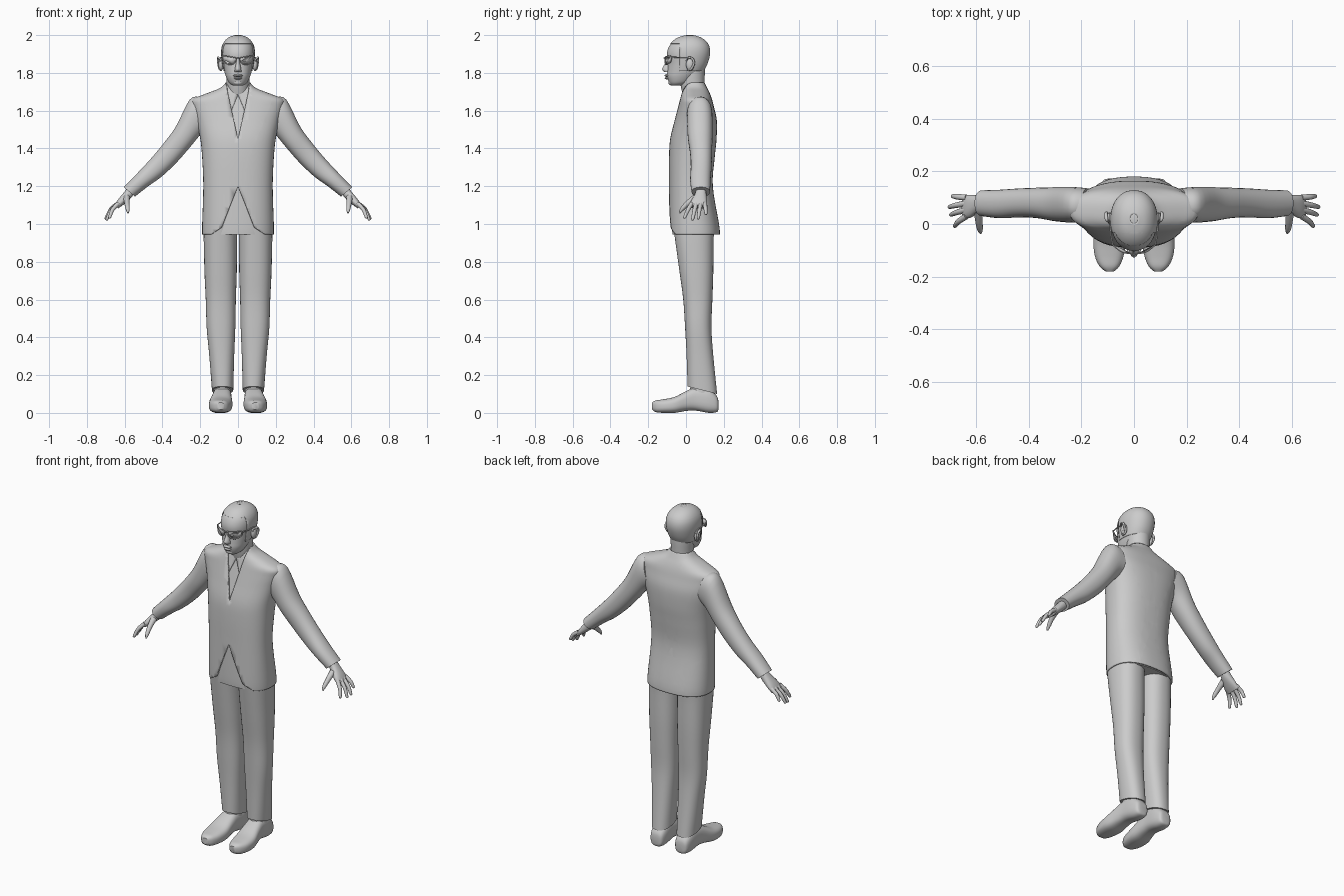
import bpy, bmesh, math
from mathutils import Vector as V

cube = bpy.data.objects.get("Cube")
if cube:
    bpy.data.objects.remove(cube, do_unlink=True)

grey = bpy.data.materials.new("plain_grey")
grey.use_nodes = True
grey.diffuse_color = (0.6, 0.6, 0.6, 1)
grey.node_tree.nodes["Principled BSDF"].inputs["Base Color"].default_value = (0.6, 0.6, 0.6, 1)


def finish(name, bm, mirror=False, thick=0, angle=40):
    bmesh.ops.recalc_face_normals(bm, faces=bm.faces)
    me = bpy.data.meshes.new(name)
    bm.to_mesh(me)
    bm.free()
    me.materials.append(grey)
    ob = bpy.data.objects.new(name, me)
    bpy.context.collection.objects.link(ob)
    bpy.ops.object.select_all(action='DESELECT')
    ob.select_set(True)
    bpy.context.view_layer.objects.active = ob
    bpy.ops.object.shade_smooth_by_angle(angle=math.radians(angle))
    if thick:
        mod = ob.modifiers.new("thickness", 'SOLIDIFY')
        mod.thickness, mod.offset = thick, -1
    if mirror:
        mod = ob.modifiers.new("mirror", 'MIRROR')
        mod.use_mirror_merge = False
    return ob


def smooth_path(rings, steps):
    """Catmull-Rom interpolation of (centre, u, v) rings."""
    out, last = [], len(rings) - 1
    for i in range(last):
        a, b, c, d = (rings[min(max(i + k, 0), last)] for k in (-1, 0, 1, 2))
        for s in range(steps):
            t = s / steps
            out.append([(q * 2 + (r - p) * t + (p * 2 - q * 5 + r * 4 - w) * t * t
                         + (q * 3 - p - r * 3 + w) * t ** 3) / 2
                        for p, q, r, w in zip(a, b, c, d)])
    return out + [rings[-1]]


def loft(rings, sides=32, power=1.0, steps=4, caps=True):
    bm = bmesh.new()
    sp = lambda x: math.copysign(abs(x) ** power, x)
    loops = []
    for c, u, v in smooth_path(rings, steps):
        angles = [math.tau * (k + 0.5) / sides for k in range(sides)]
        loops.append([bm.verts.new(c + u * sp(math.cos(a)) + v * sp(math.sin(a))) for a in angles])
    for p, q in zip(loops, loops[1:]):
        for k in range(sides):
            j = (k + 1) % sides
            bm.faces.new((p[k], p[j], q[j], q[k]))
    if caps:
        bm.faces.new(loops[0])
        bm.faces.new(loops[-1])
    return bm


def level(z, front, back, x0, x1, tilt=0):
    """Horizontal ring; tilt raises its front edge."""
    return (V(((x0 + x1) / 2, (front + back) / 2, z)), V(((x1 - x0) / 2, 0, 0)),
            V((0, (back - front) / 2, -tilt)))


def body(rows, inset=0):
    return [level(z, f + inset, b - inset, inset - h, h - inset) for z, f, b, h in rows]


def limb(rows):
    """Rings across the arm: outer x,z, inner x,z, front y, back y."""
    out = []
    for ox, oz, ix, iz, f, b in rows:
        out.append((V(((ox + ix) / 2, (f + b) / 2, (oz + iz) / 2)),
                    V(((ox - ix) / 2, 0, (oz - iz) / 2)), V((0, (b - f) / 2, 0))))
    return out


def tube(points, radii, sides=10, steps=4):
    pts = [V(p) for p in points]
    rings = []
    for i, p in enumerate(pts):
        d = (pts[min(i + 1, len(pts) - 1)] - pts[max(i - 1, 0)]).normalized()
        ref = V((0, 1, 0)) if abs(d.y) < 0.8 else V((0, 0, 1))
        u = d.cross(ref).normalized()
        rings.append((p, u * radii[i], d.cross(u) * radii[i]))
    return loft(rings, sides, steps=steps)


def slice_mesh(bm, co, no):
    bmesh.ops.bisect_plane(bm, geom=bm.verts[:] + bm.edges[:] + bm.faces[:],
                           plane_co=co, plane_no=no)


def drop(bm, rule):
    bad = [f for f in bm.faces if rule(f.calc_center_median())]
    bmesh.ops.delete(bm, geom=bad, context='FACES')


def front_vee(bm, apex, slope):
    """Opening in the front: upward for positive slope, downward for negative."""
    for s in (-1, 1):
        slice_mesh(bm, (0, 0, apex), (1, 0, s * slope))
    drop(bm, lambda c: c.y < 0.03 and abs(c.x) < slope * (c.z - apex))


def ball(name, loc, size, mirror=False):
    bm = bmesh.new()
    bmesh.ops.create_uvsphere(bm, u_segments=16, v_segments=10, radius=1)
    bmesh.ops.scale(bm, vec=size, verts=bm.verts)
    bmesh.ops.translate(bm, vec=loc, verts=bm.verts)
    return finish(name, bm, mirror, angle=60)


# Jacket with lapel opening and cut-away hem
torso = [(.945, -.088, .18, .19), (1.0, -.09, .175, .19), (1.2, -.09, .142, .184),
         (1.35, -.09, .152, .19), (1.45, -.084, .162, .2), (1.55, -.06, .163, .222),
         (1.62, -.042, .148, .24), (1.66, -.032, .138, .24), (1.69, -.025, .127, .17),
         (1.72, -.018, .112, .095), (1.75, -.015, .097, .064)]
jacket = loft(body(torso), 48, .82, caps=False)
front_vee(jacket, 1.45, .22)
front_vee(jacket, 1.2, -.4)
front_vee(jacket, 1.04, -1.5)
finish("jacket", jacket, thick=.01)

# Shirt front, shirt collar and waist under the jacket
finish("shirt_and_waist", loft(body(torso, .016), 48, .82))
collar = loft(body(torso[5:], .009), 48, .82, caps=False)
front_vee(collar, 1.685, -.42)
finish("shirt_collar", collar, thick=.005)

# Sleeves
finish("sleeves", loft(limb([
    (.2, 1.672, .15, 1.5, .01, .135), (.255, 1.66, .195, 1.475, .005, .14),
    (.33, 1.515, .255, 1.405, .01, .14), (.4, 1.42, .325, 1.325, .022, .138),
    (.465, 1.342, .405, 1.25, .025, .135), (.54, 1.262, .475, 1.2, .022, .13),
    (.605, 1.195, .545, 1.145, .03, .128)]), 28, .9), mirror=True)

# Hands
finish("palms", loft(limb([
    (.575, 1.205, .545, 1.165, .055, .105), (.602, 1.17, .572, 1.132, .045, .108),
    (.635, 1.13, .607, 1.102, .024, .111), (.654, 1.1, .635, 1.082, .02, .11)]), 20, .85),
    mirror=True)
fingers = {"index_fingers": (.03, (.683, -.01, 1.03)), "middle_fingers": (.054, (.698, .034, 1.02)),
           "ring_fingers": (.078, (.704, .064, 1.026)), "little_fingers": (.1, (.692, .106, 1.05))}
for name, (y, tip) in fingers.items():
    base, end = V((.635, y, 1.108)), V(tip)
    mid = base.lerp(end, .5) + V((.006, 0, .005))
    finish(name, tube([base, mid, base.lerp(end, .92), end], [.012, .0105, .008, .003]), mirror=True)
finish("thumbs", tube([(.59, .05, 1.14), (.588, .01, 1.11), (.584, -.02, 1.08), (.582, -.035, 1.058)],
                      [.018, .014, .011, .004]), mirror=True)

# Trousers
finish("trouser_legs", loft([level(*r) for r in (
    (1.0, -.07, .155, .005, .18), (.93, -.06, .147, .004, .182), (.75, -.035, .145, .006, .178),
    (.6, -.015, .14, .011, .171), (.45, -.005, .135, .014, .166), (.3, .003, .145, .02, .152),
    (.12, .008, .165, .025, .138, .02))], 32, .85), mirror=True)

# Shoes, lofted heel to toe: y, centre x, half width, bottom, top
shoe = []
for y, x, w, lo, hi in [(.172, .08, .02, .02, .06), (.163, .081, .038, .004, .09),
                        (.12, .082, .048, 0, .13), (.05, .084, .05, .012, .135),
                        (0, .087, .055, .01, .115), (-.06, .092, .062, 0, .085),
                        (-.12, .094, .055, 0, .072), (-.16, .093, .038, .004, .066),
                        (-.18, .092, .016, .018, .055)]:
    shoe.append((V((x, y, (lo + hi) / 2)), V((w, 0, 0)), V((0, 0, (hi - lo) / 2))))
finish("shoes", loft(shoe, 28, .72), mirror=True)
finish("ankles", loft([level(.08, .02, .14, .035, .13), level(.2, .025, .14, .04, .125)]), mirror=True)

# Neck and head
finish("neck", loft(body([(1.66, -.01, .1, .06), (1.74, -.03, .098, .06),
                          (1.8, -.03, .1, .063), (1.85, 0, .1, .06)])))
skull = [(1.733, -.078, -.02, .028), (1.748, -.09, .02, .048), (1.78, -.1, .06, .064),
         (1.81, -.099, .092, .073), (1.85, -.097, .112, .081), (1.9, -.102, .125, .087),
         (1.94, -.09, .121, .083), (1.97, -.066, .102, .067), (1.99, -.034, .07, .043),
         (2.0, .005, .035, .012)]
finish("head", loft(body(skull), 36, .92), angle=60)

# Close-cropped hair, cut at the hairline
hair = loft(body(skull[3:], -.003), 36, .92, caps=False)
slice_mesh(hair, (0, 0, 1.955), (0, 0, 1))
slice_mesh(hair, (0, -.035, 0), (0, 1, 0))
drop(hair, lambda c: c.z < 1.955 and c.y < -.035)
finish("hair", hair, thick=.003)

# Face
finish("nose", loft([level(1.882, -.104, -.07, -.009, .009), level(1.85, -.112, -.07, -.011, .011),
                     level(1.82, -.127, -.07, -.017, .017), level(1.806, -.116, -.07, -.018, .018)], 16))
ball("upper_lip", (0, -.099, 1.786), (.026, .016, .007))
ball("lower_lip", (0, -.097, 1.772), (.022, .016, .007))
ball("chin", (0, -.078, 1.75), (.025, .016, .016))
ball("ears", (.09, .022, 1.845), (.014, .022, .034), mirror=True)
finish("ear_rims", tube([(.088, .012, 1.815), (.098, .028, 1.822), (.104, .042, 1.85),
                         (.106, .034, 1.875), (.103, .014, 1.88), (.092, .004, 1.862)],
                        [.006] * 6), mirror=True)

# Glasses
rim = [(.012, -.112, 1.88), (.045, -.106, 1.886), (.08, -.08, 1.888), (.077, -.08, 1.862),
       (.055, -.099, 1.846), (.028, -.108, 1.847), (.013, -.112, 1.862)]
lens = bmesh.new()
lens.faces.new([lens.verts.new(p) for p in rim])
finish("lenses", lens, mirror=True, thick=.002)
finish("rims", tube(rim + rim[:1], [.0028] * 8, 8), mirror=True)
finish("bridge", tube([(-.013, -.112, 1.876), (0, -.116, 1.879), (.013, -.112, 1.876)], [.003] * 3, 8))
finish("temple_arms", tube([(.08, -.08, 1.884), (.088, -.04, 1.882), (.091, .02, 1.88),
                            (.091, .04, 1.862)], [.0032] * 4, 8), mirror=True)
